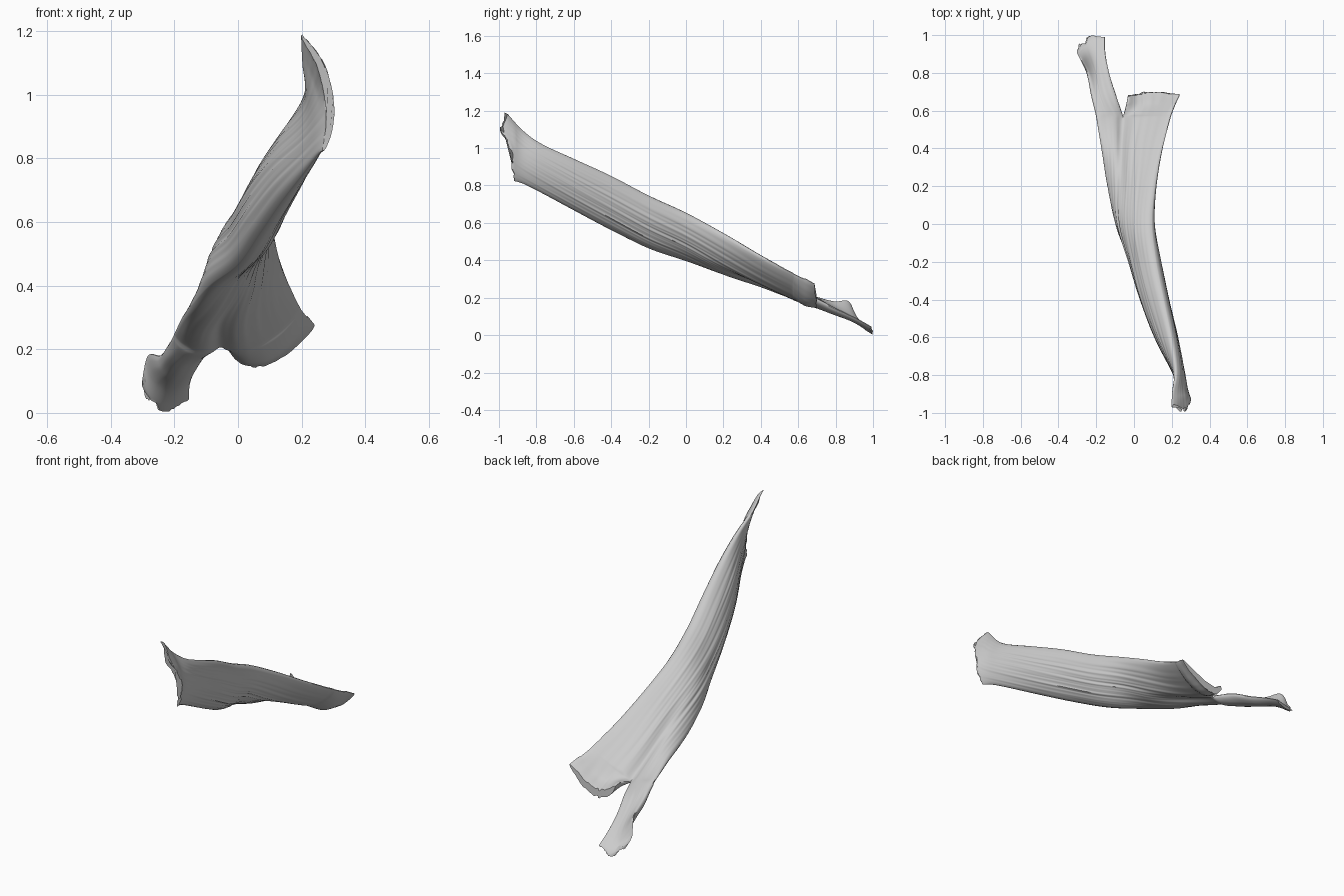
import bpy, bmesh, math, random
from mathutils import Vector, noise

if "Cube" in bpy.data.objects:
    bpy.data.objects.remove(bpy.data.objects["Cube"])

random.seed(4)
N, SPLIT, STEPS = 64, 25, 9

# Stations: left/lower edge, middle, right/upper edge, half thickness
def st(a, m, b, t):
    return [Vector(a), Vector(m), Vector(b), t]

def flat(y, ax, az, mx, mz, bx, bz, t):
    return st((ax, y, az), (mx, y, mz), (bx, y, bz), t)

belly = [
    st((.268, -.92, .825), (.284, -.93, 1.0), (.2, -.955, 1.185), .012),
    st((.25, -.87, .81), (.262, -.88, .95), (.205, -.88, 1.1), .020),
    flat(-.78, .215, .765, .234, .89, .22, 1.026, .033),
    flat(-.6, .14, .668, .17, .80, .198, .942, .056),
    flat(-.4, .068, .562, .107, .70, .158, .85, .067),
    flat(-.2, .0, .466, .056, .60, .118, .745, .072),
    flat(0, -.086, .403, .005, .52, .096, .65, .070),
    flat(.2, -.14, .345, -.012, .415, .112, .542, .060),
    flat(.4, -.172, .305, -.025, .31, .15, .425, .046),
    flat(.57, -.2, .25, -.015, .216, .194, .334, .032),
]
long_end = [
    flat(.68, -.22, .21, -.175, .18, -.095, .195, .028),
    flat(.79, -.244, .18, -.2, .132, -.13, .145, .02),
    st((-.282, .87, .18), (-.228, .89, .09), (-.152, .9, .095), .012),
    st((-.30, .905, .10), (-.245, .965, .032), (-.155, .99, .045), .008),
]
short_end = [
    flat(.63, -.04, .23, .075, .19, .217, .306, .026),
    st((-.03, .675, .22), (.07, .69, .17), (.24, .68, .278), .02),
]

def along(s, u):
    # curve through the three points of a station
    a, m, b = s[:3]
    return a * ((1 - u) * (1 - 2 * u)) + m * (4 * u * (1 - u)) + b * (u * (2 * u - 1))

def smooth(stations):
    # Catmull-Rom in-betweens along the length
    out, n = [], len(stations)
    for i in range(n - 1):
        p = [stations[min(max(i + d, 0), n - 1)] for d in (-1, 0, 1, 2)]
        for k in range(STEPS):
            t = k / STEPS
            out.append([.5 * (2 * b + (c - a) * t + (2 * a - 5 * b + 4 * c - d) * t * t
                              + (3 * b - a - 3 * c + d) * t ** 3) for a, b, c, d in zip(*p)])
    return out + [stations[-1]]

def ring_points(s, count, u0, u1, cleft=False):
    top, bottom = [], []
    for i in range(count + 1):
        u = i / count
        c = along(s, u)
        tan = along(s, u + .01) - along(s, u - .01)
        nrm = Vector((-tan.z, 0, tan.x)).normalized()
        g = u0 + (u1 - u0) * u
        h = s[3] * max(0, math.sin(math.pi * u)) ** .55
        if cleft:
            # groove that deepens toward the fork
            w = min(1, max(0, (c.y - .1) / .47)) ** 1.3
            h *= 1 - .92 * w * math.exp(-((u - SPLIT / N) / .09) ** 2)
        for side, row in ((1, top), (-1, bottom)):
            # lengthwise muscle fibres
            f = noise.noise((g * 18, c.y * 1.5, side * 5)) + .3 * noise.noise((g * 40, c.y * 2, side * 9))
            row.append(c + nrm * side * (h * (1 + .09 * f) + .002))
    return top + bottom[::-1]

def fray(pts, direction, amount, bulge=None):
    # ragged torn end
    half = len(pts) // 2
    jag = [random.uniform(-.3, 1) * amount for _ in range(half)]
    for i in range(half):
        d = jag[i // 2]
        if bulge:
            d += bulge[1] * math.exp(-((i / half - bulge[0]) / .16) ** 2)
        pts[i] += direction * d
        pts[-1 - i] += direction * d

bm = bmesh.new()

def add(pts):
    return [bm.verts.new(p) for p in pts]

def bridge(r1, r2):
    for i in range(len(r1)):
        j = (i + 1) % len(r1)
        bm.faces.new((r1[i], r1[j], r2[j], r2[i]))

# Belly: closed rings, left open where the two tails part
rows = [ring_points(s, N, 0, 1, True) for s in smooth(belly)]
for k in range(5):
    fray(rows[k], Vector((.03, -.95, .2)), .014 if k == 0 else 0, (.72, .045 * (1 - k / 5)))
rings = [add(r) for r in rows]
for r1, r2 in zip(rings, rings[1:]):
    bridge(r1, r2)
bm.faces.new(rings[0])
last = rings[-1]
top, bottom = last[:N + 1], last[N + 1:][::-1]

def tail(stations, i0, i1, direction, amount):
    u0, u1 = i0 / N, i1 / N
    end = belly[-1]
    first = [along(end, u0), along(end, (u0 + u1) / 2), along(end, u1), end[3] * .9]
    rows = [ring_points(s, i1 - i0, u0, u1) for s in smooth([first] + stations)[1:]]
    fray(rows[-1], Vector(direction), amount)
    prev = top[i0:i1 + 1] + bottom[i0:i1 + 1][::-1]
    for r in rows:
        ring = add(r)
        bridge(prev, ring)
        prev = ring
    bm.faces.new(prev)

# Long narrow tail with a flared tip, and short fan-shaped tail
tail(long_end, 0, SPLIT, (0, .8, -.5), .03)
tail(short_end, SPLIT, N, (0, .9, -.35), .012)

# Blend the tails into the belly, keeping the fork itself
edge = {top[SPLIT], bottom[SPLIT]}
seam = [v for v in bm.verts if .5 < v.co.y < .635 and v not in edge]
for _ in range(6):
    bmesh.ops.smooth_vert(bm, verts=seam, factor=.5,
                          use_axis_x=False, use_axis_y=False, use_axis_z=True)

bmesh.ops.recalc_face_normals(bm, faces=bm.faces)
mesh = bpy.data.meshes.new("forked_muscle")
bm.to_mesh(mesh)
bm.free()
muscle = bpy.data.objects.new("forked_muscle", mesh)
bpy.context.collection.objects.link(muscle)
bpy.context.view_layer.objects.active = muscle
muscle.select_set(True)
bpy.ops.object.shade_smooth_by_angle(angle=math.radians(50))
